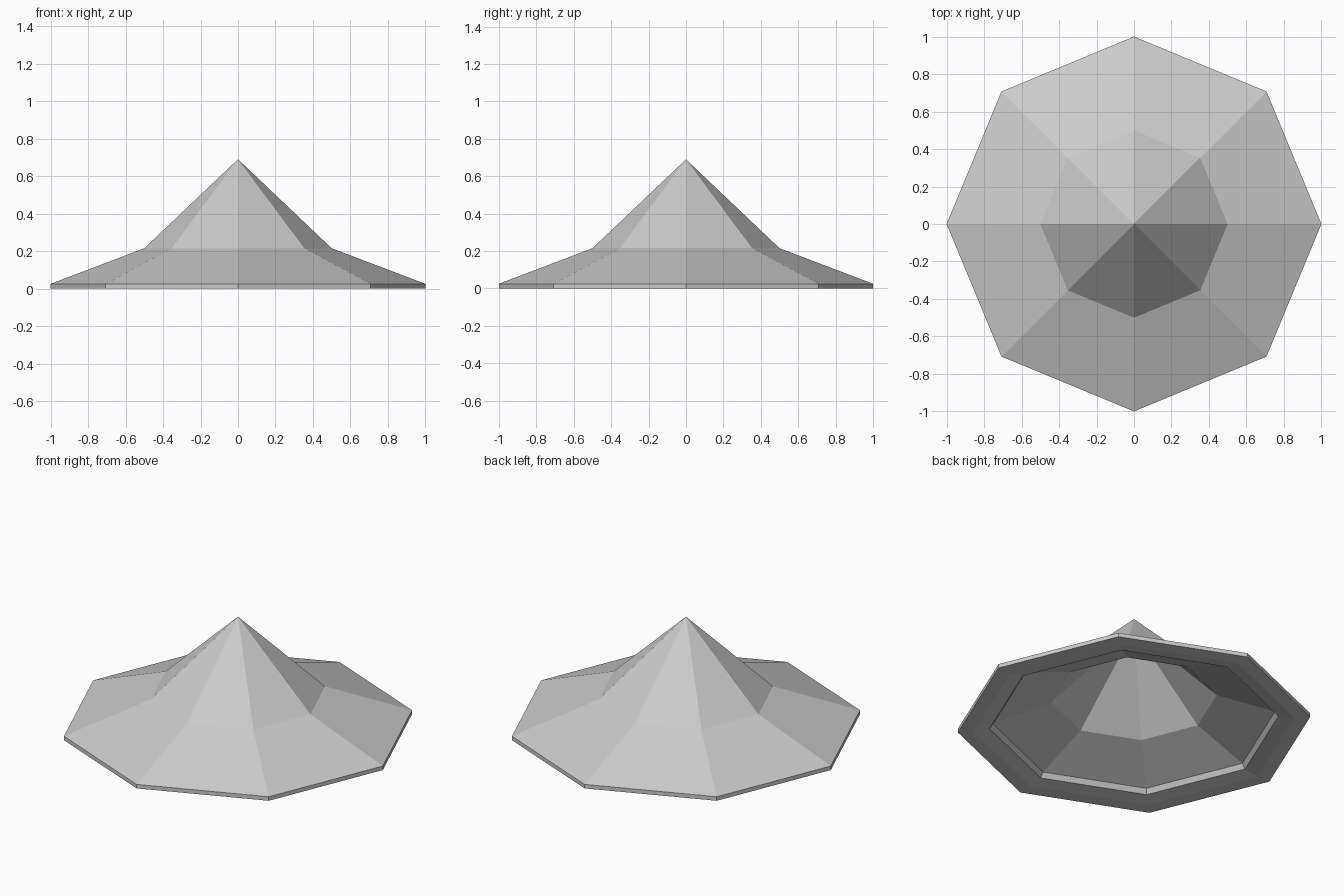
import bpy, bmesh, math

if "Cube" in bpy.data.objects:
    bpy.data.objects.remove(bpy.data.objects["Cube"])

SIDES = 8

# Closed half-section (radius, height): tip, outer skin, rim, inner lip, inner skin
PROFILE = [(0, 0.69), (0.5, 0.215), (1, 0.025), (1, 0), (0.91, 0),
           (0.82, 0.015), (0.80, 0.045), (0.47, 0.17), (0, 0.62)]


def ring(bm, r, z):
    if r == 0:
        return [bm.verts.new((0, 0, z))] * SIDES
    return [bm.verts.new((r * math.cos(2 * math.pi * i / SIDES),
                          r * math.sin(2 * math.pi * i / SIDES), z))
            for i in range(SIDES)]


def lathe(name, profile):
    bm = bmesh.new()
    rings = [ring(bm, r, z) for r, z in profile]
    for a, b in zip(rings, rings[1:]):
        for i in range(SIDES):
            j = (i + 1) % SIDES
            # dict.fromkeys drops the doubled tip vertex
            bm.faces.new(list(dict.fromkeys((a[i], b[i], b[j], a[j]))))
    bmesh.ops.recalc_face_normals(bm, faces=bm.faces)
    mesh = bpy.data.meshes.new(name)
    bm.to_mesh(mesh)
    bm.free()
    obj = bpy.data.objects.new(name, mesh)
    bpy.context.collection.objects.link(obj)
    return obj


# Hollow eight-sided flared roof
lathe("octagonal_roof", PROFILE)
